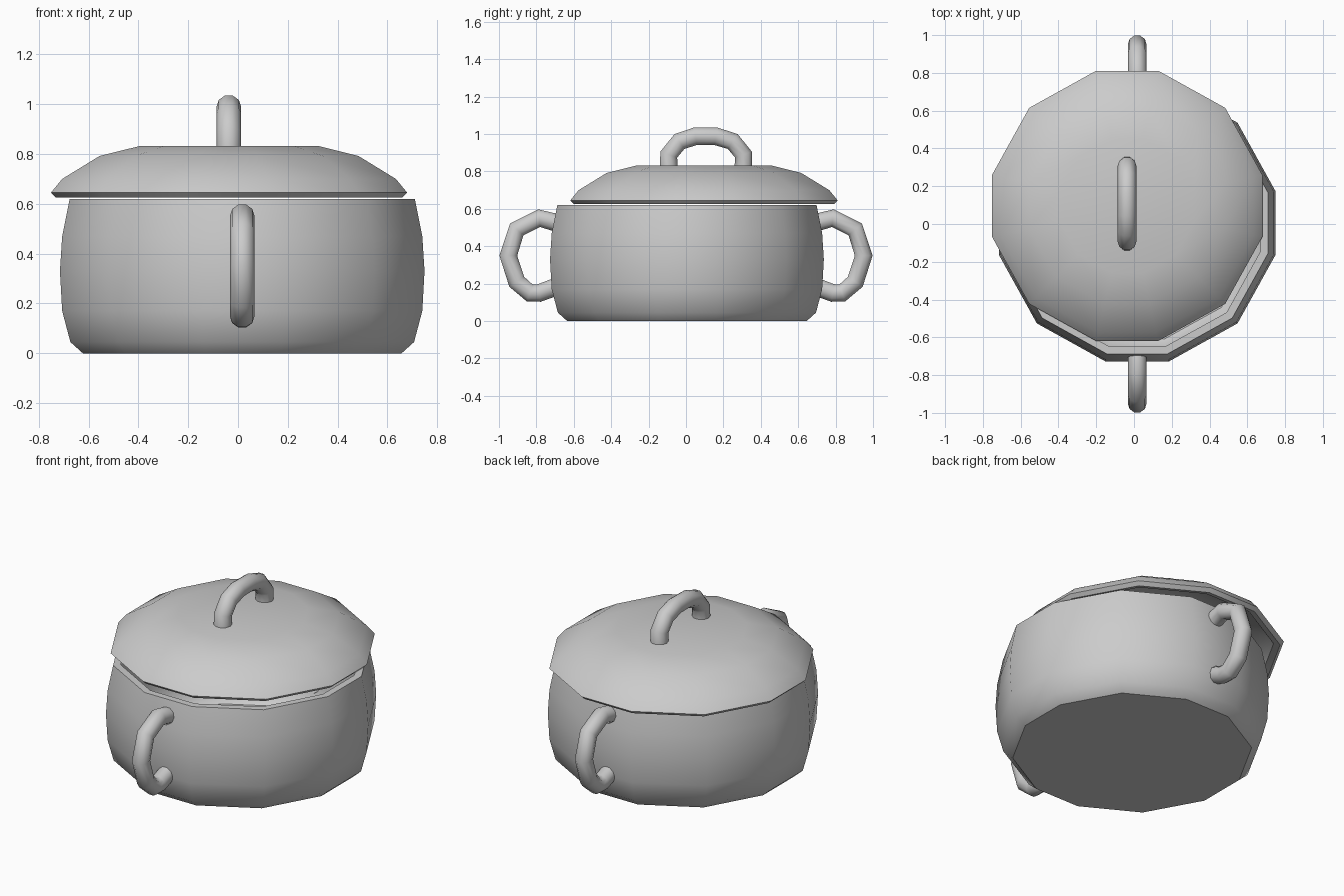
import bpy, bmesh
from math import radians, sin, cos

if "Cube" in bpy.data.objects:
    bpy.data.objects.remove(bpy.data.objects["Cube"])

# Twelve slightly squared-off directions, symmetric in each quadrant
ANGLES = [radians(q * 90 + a) for q in range(4) for a in (-13, 13, 45)]


def smooth(obj, angle):
    bpy.ops.object.select_all(action='DESELECT')
    obj.select_set(True)
    bpy.context.view_layer.objects.active = obj
    bpy.ops.object.shade_smooth_by_angle(angle=radians(angle))


def shell(name, profile, centre):
    """Twelve-sided turned shell; profile holds (flat half-width, z), both ends capped."""
    bm = bmesh.new()
    rings = []
    for half, z in profile:
        r = half / cos(radians(13))
        rings.append([bm.verts.new((r * cos(a), r * sin(a), z)) for a in ANGLES])
    n = len(ANGLES)
    for low, high in zip(rings, rings[1:]):
        for i in range(n):
            j = (i + 1) % n
            bm.faces.new((low[i], low[j], high[j], high[i]))
    bm.faces.new(rings[0])
    bm.faces.new(rings[-1])
    bmesh.ops.recalc_face_normals(bm, faces=bm.faces)
    mesh = bpy.data.meshes.new(name)
    bm.to_mesh(mesh)
    bm.free()
    obj = bpy.data.objects.new(name, mesh)
    obj.location = (*centre, 0)
    bpy.context.collection.objects.link(obj)
    smooth(obj, 40)


def tube(name, path, x, side=1):
    """Round bar along a (y, z) path."""
    curve = bpy.data.curves.new(name, 'CURVE')
    curve.dimensions = '3D'
    curve.bevel_depth = 0.05
    curve.bevel_resolution = 3
    curve.use_fill_caps = True
    spline = curve.splines.new('POLY')
    spline.points.add(len(path) - 1)
    for p, (y, z) in zip(spline.points, path):
        p.co = (x, y * side, z, 1)
    obj = bpy.data.objects.new(name, curve)
    bpy.context.collection.objects.link(obj)
    bpy.ops.object.select_all(action='DESELECT')
    obj.select_set(True)
    bpy.context.view_layer.objects.active = obj
    bpy.ops.object.convert(target='MESH')
    smooth(bpy.context.view_layer.objects.active, 50)


# Hollow pot: outside wall up, over the rim, inside wall down
shell("pot_body", [(0.64, 0), (0.69, 0.045), (0.723, 0.17), (0.732, 0.33),
                   (0.723, 0.47), (0.693, 0.62), (0.652, 0.62), (0.682, 0.47),
                   (0.692, 0.33), (0.682, 0.17), (0.655, 0.075), (0.615, 0.04)],
      (0.017, 0.005))

# Lid resting off-centre, hollow underneath
shell("lid", [(0.355, 0.833), (0.52, 0.792), (0.67, 0.70), (0.715, 0.645),
              (0.695, 0.625), (0.66, 0.635), (0.635, 0.672),
              (0.50, 0.755), (0.345, 0.795)],
      (-0.036, 0.096))

# Side handles, front and back
side_path = [(0.69, 0.525), (0.785, 0.55), (0.905, 0.49), (0.95, 0.35),
             (0.905, 0.21), (0.835, 0.15), (0.785, 0.15), (0.69, 0.185)]
tube("front_handle", side_path, 0.017, -1)
tube("back_handle", side_path, 0.017)

# Lid handle
tube("lid_handle", [(-0.092, 0.82), (-0.092, 0.89), (-0.035, 0.96), (0.05, 0.988),
                    (0.16, 0.988), (0.25, 0.96), (0.307, 0.89), (0.307, 0.82)], -0.037)
